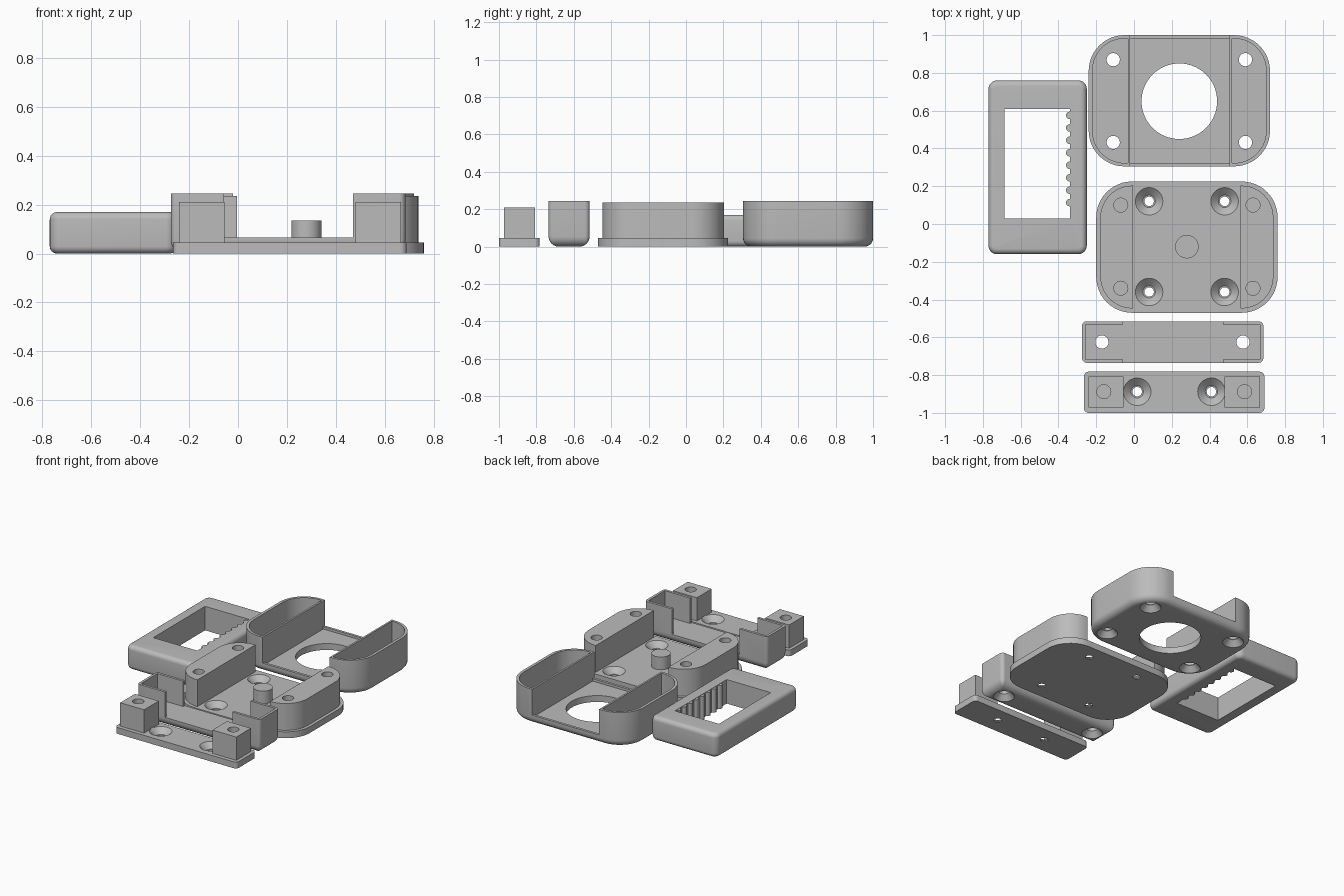
import bpy, bmesh, math

cube = bpy.data.objects.get("Cube")
if cube:
    bpy.data.objects.remove(cube)

grey = bpy.data.materials.new("light_grey_plastic")
grey.use_nodes = True
grey.diffuse_color = (0.5, 0.5, 0.5, 1)
grey.node_tree.nodes["Principled BSDF"].inputs["Base Color"].default_value = (0.5, 0.5, 0.5, 1)


def add(name, bm):
    bmesh.ops.recalc_face_normals(bm, faces=bm.faces)
    mesh = bpy.data.meshes.new(name)
    bm.to_mesh(mesh)
    bm.free()
    mesh.materials.append(grey)
    ob = bpy.data.objects.new(name, mesh)
    bpy.context.collection.objects.link(ob)
    return ob


def slab(name, x0, x1, y0, y1, z0, z1, radii=(0, 0, 0, 0), bottom=0, top=0):
    """Rounded-corner block (radii: right-back, left-back, left-front, right-front)
    with optional rounded bottom and top edges."""
    steps = 6
    layers = [(z0, 0)] if not bottom else [
        (z0 + bottom * (1 - math.sin(a)), bottom * (1 - math.cos(a)))
        for a in [math.pi / 2 * (1 - i / steps) for i in range(steps + 1)]]
    layers += [(z1, 0)] if not top else [
        (z1 - top * (1 - math.sin(a)), top * (1 - math.cos(a)))
        for a in [math.pi / 2 * i / steps for i in range(steps + 1)]]
    bm = bmesh.new()
    rings = []
    for z, inset in layers:
        ring = []
        corners = ((x1, y1, 1, 1), (x0, y1, -1, 1), (x0, y0, -1, -1), (x1, y0, 1, -1))
        for k, (cx, cy, sx, sy) in enumerate(corners):
            r = max(radii[k] - inset, 0.002) if radii[k] else 0
            px, py = cx - sx * (inset + r), cy - sy * (inset + r)
            n = 12 if radii[k] else 0
            for i in range(n + 1):
                a = math.pi / 2 * (k + (i / n if n else 0))
                ring.append(bm.verts.new((px + r * math.cos(a), py + r * math.sin(a), z)))
        rings.append(ring)
    for low, high in zip(rings, rings[1:]):
        for i in range(len(low)):
            j = (i + 1) % len(low)
            bm.faces.new((low[i], low[j], high[j], high[i]))
    bm.faces.new(rings[0])
    bm.faces.new(rings[-1])
    return add(name, bm)


def cone(name, x, y, z0, z1, r0, r1=None, sides=40):
    bm = bmesh.new()
    bmesh.ops.create_cone(bm, cap_ends=True, segments=sides, radius1=r0,
                          radius2=r0 if r1 is None else r1, depth=z1 - z0)
    bmesh.ops.translate(bm, verts=bm.verts, vec=(x, y, (z0 + z1) / 2))
    return add(name, bm)


def combine(ob, tools, operation="DIFFERENCE"):
    for tool in tools:
        mod = ob.modifiers.new("combine", "BOOLEAN")
        mod.operation, mod.solver, mod.object = operation, "EXACT", tool
    graph = bpy.context.evaluated_depsgraph_get()
    mesh = bpy.data.meshes.new_from_object(ob.evaluated_get(graph))
    ob.modifiers.clear()
    ob.data = mesh
    for tool in tools:
        bpy.data.objects.remove(tool)


def screw_holes(points, from_top, thickness):
    """Cutters for countersunk through holes."""
    cutters = []
    for x, y in points:
        if from_top:
            cutters += [cone("cutter", x, y, -0.05, 0.1, 0.025),
                        cone("cutter", x, y, 0.008, thickness + 0.004, 0.033, 0.077)]
        else:
            cutters += [cone("cutter", x, y, -0.05, 0.15, 0.035),
                        cone("cutter", x, y, -0.004, 0.04, 0.072, 0.034)]
    return cutters


# Rack frame with a row of rounded teeth inside the opening
frame = slab("rack_frame", -0.77, -0.25, -0.16, 0.76, 0, 0.17, (0.045,) * 4, 0.03, 0.03)
combine(frame, [slab("cutter", -0.685, -0.34, 0.03, 0.61, -0.1, 0.3)])
teeth = [cone("tooth", -0.34, 0.575 - 0.066 * i, 0.002, 0.168, 0.02, sides=16) for i in range(8)]
combine(frame, teeth, "UNION")

# Large cover: two end pockets, a low central tray and a round opening
cover = slab("large_cover", -0.24, 0.72, 0.305, 1.0, 0, 0.245, (0.19,) * 4, 0.045)
cuts = [slab("cutter", -0.02, 0.505, 0.2, 1.1, 0.062, 0.4),
        slab("cutter", -0.02, 0.505, 0.323, 0.982, 0.045, 0.4),
        slab("cutter", -0.22, -0.033, 0.323, 0.982, 0.045, 0.4, (0, 0.17, 0.17, 0)),
        slab("cutter", 0.518, 0.70, 0.323, 0.982, 0.045, 0.4, (0.17, 0, 0, 0.17)),
        cone("cutter", 0.24, 0.65, -0.1, 0.2, 0.2, sides=64)]
cuts += screw_holes([(x, y) for x in (-0.11, 0.59) for y in (0.432, 0.87)], False, 0.045)
combine(cover, cuts)

# Large base plate: end blocks with blind holes, centre pin, four screw holes
base = slab("large_base", -0.2, 0.76, -0.47, 0.225, 0, 0.045, (0.19,) * 4)
combine(base, [
    slab("end_block", -0.178, -0.005, -0.447, 0.203, 0.02, 0.235, (0, 0.168, 0.168, 0)),
    slab("end_block", 0.565, 0.738, -0.447, 0.203, 0.02, 0.235, (0.168, 0, 0, 0.168)),
    cone("pin", 0.28, -0.12, 0.02, 0.135, 0.062)], "UNION")
cuts = [cone("cutter", x, y, 0.08, 0.3, 0.037) for x in (-0.07, 0.63) for y in (-0.34, 0.1)]
cuts += screw_holes([(x, y) for x in (0.08, 0.48) for y in (-0.36, 0.12)], True, 0.045)
combine(base, cuts)

# Narrow cover: upright walls around each end only
strip = slab("narrow_cover", -0.275, 0.685, -0.735, -0.515, 0, 0.245, (0.025,) * 4, 0.055)
cuts = [slab("cutter", -0.057, 0.47, -0.8, -0.45, 0.065, 0.4),
        slab("cutter", -0.257, 0.667, -0.717, -0.533, 0.065, 0.4)]
cuts += screw_holes([(-0.17, -0.625), (0.577, -0.625)], False, 0.065)
combine(strip, cuts)

# Narrow base: flat strip with two posts
bar = slab("narrow_base", -0.265, 0.69, -1.0, -0.782, 0, 0.045, (0.025,) * 4)
combine(bar, [slab("post", x, x + 0.187, -0.972, -0.808, 0.02, 0.21)
              for x in (-0.242, 0.48)], "UNION")
cuts = [cone("cutter", x, -0.888, 0.08, 0.3, 0.037) for x in (-0.16, 0.585)]
cuts += screw_holes([(0.017, -0.888), (0.41, -0.888)], True, 0.045)
combine(bar, cuts)

# Smooth rounded surfaces while keeping edges crisp
bpy.ops.object.select_all(action="DESELECT")
for ob in (frame, cover, base, strip, bar):
    ob.select_set(True)
    bpy.context.view_layer.objects.active = ob
bpy.ops.object.shade_smooth_by_angle(angle=math.radians(30))
